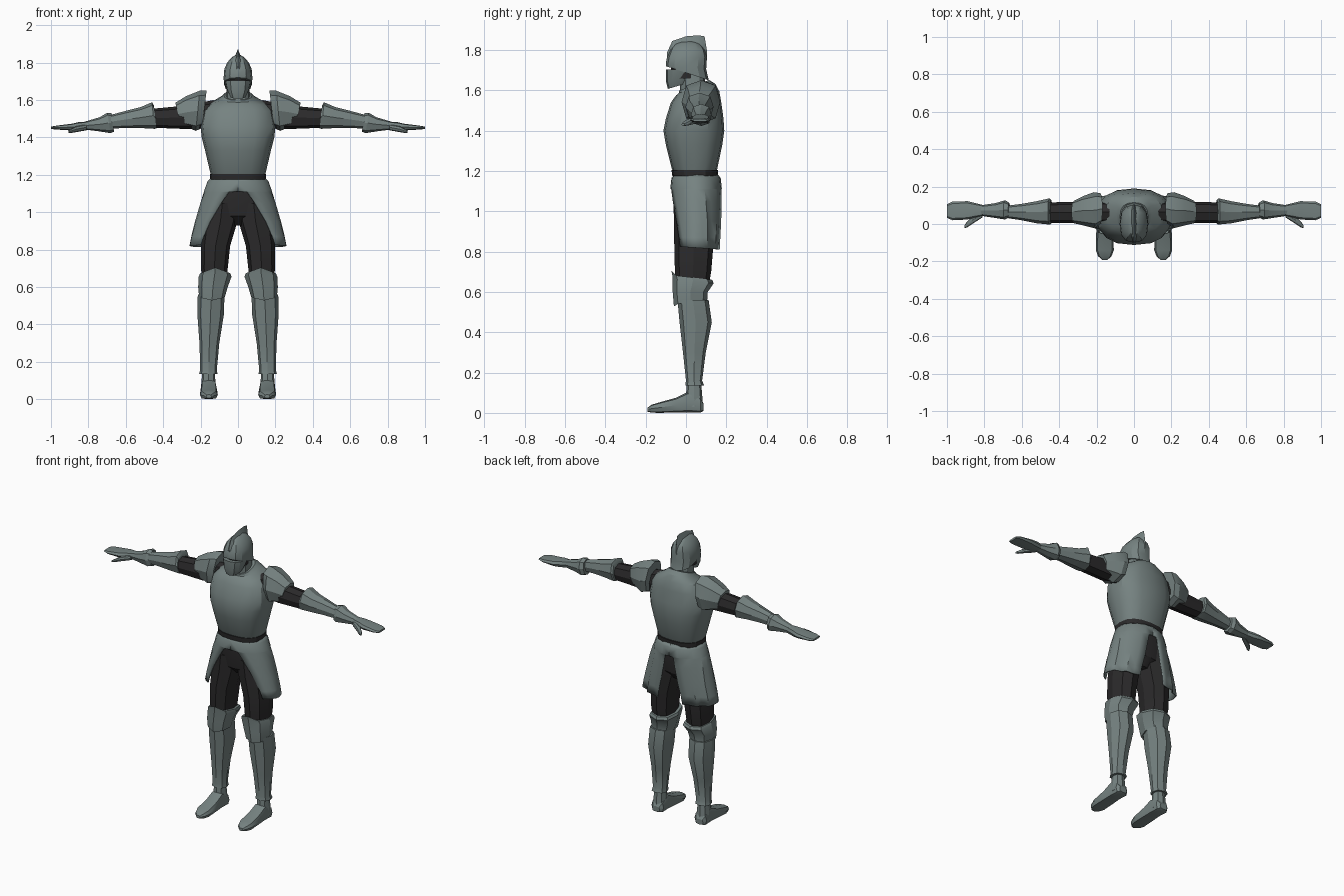
import bpy, bmesh, math


def material(name, rgb):
    m = bpy.data.materials.new(name)
    m.diffuse_color = (*rgb, 1)
    return m


STEEL = material("grey_steel", (0.18, 0.225, 0.22))
DARK = material("dark_cloth", (0.024, 0.023, 0.024))


def ring(axis, p, a0, a1, b0, b1, tilt=0, n=8, power=0.8, peak=0):
    """Rounded section across an axis; tilt leans it along b, peak raises its b0 tip."""
    pts = []
    for i in range(n):
        t = 2 * math.pi * i / n
        s, c = math.sin(t), -math.cos(t)
        u = math.copysign(abs(s) ** power, s) if abs(s) > 1e-6 else 0
        v = math.copysign(abs(c) ** power, c) if abs(c) > 1e-6 else 0
        a = (a0 + a1) / 2 + u * (a1 - a0) / 2
        b = (b0 + b1) / 2 + v * (b1 - b0) / 2
        q = p + tilt * (b - (b0 + b1) / 2) + (peak if i == 0 else 0)
        pts.append({"x": (q, a, b), "y": (a, q, b), "z": (a, b, q)}[axis])
    return pts


def loft(name, rings, mat, mirror=False, closed=True, thick=0, angle=28):
    """Skin a list of equal-length point rows."""
    bm = bmesh.new()
    rows = [[bm.verts.new(p) for p in r] for r in rings]
    n = len(rows[0])
    for lo, hi in zip(rows, rows[1:]):
        for i in range(n if closed else n - 1):
            j = (i + 1) % n
            bm.faces.new((lo[i], lo[j], hi[j], hi[i]))
    if closed:
        bm.faces.new(rows[0])
        bm.faces.new(rows[-1])
    bmesh.ops.recalc_face_normals(bm, faces=bm.faces)
    me = bpy.data.meshes.new(name)
    bm.to_mesh(me)
    bm.free()
    me.materials.append(mat)
    ob = bpy.data.objects.new(name, me)
    bpy.context.collection.objects.link(ob)
    bpy.ops.object.select_all(action="DESELECT")
    ob.select_set(True)
    bpy.context.view_layer.objects.active = ob
    bpy.ops.object.shade_smooth_by_angle(angle=math.radians(angle))
    if thick:
        ob.modifiers.new("thickness", "SOLIDIFY").thickness = thick
    if mirror:
        ob.modifiers.new("mirror", "MIRROR")
    return ob


def upright(name, rows, mat, n=8, mirror=False, power=0.8):
    """Rows are (z, x0, x1, y0, y1, tilt, peak)."""
    return loft(name, [ring("z", *r[:5], tilt=r[5] if len(r) > 5 else 0, n=n, power=power,
                            peak=r[6] if len(r) > 6 else 0) for r in rows], mat, mirror)


def sideways(name, rows, mat, axis="x", n=8, power=0.8):
    """Rows are (position, a0, a1, z0, z1, tilt), mirrored across x."""
    return loft(name, [ring(axis, *r[:5], tilt=r[5] if len(r) > 5 else 0, n=n, power=power)
                       for r in rows], mat, True)


def centred(rows):
    return [(z, -x, x, *rest) for z, x, *rest in rows]


# Torso armour, belt and neck
upright("breastplate", centred([
    (1.19, .14, -.058, .145), (1.21, .148, -.07, .155), (1.33, .176, -.1, .18),
    (1.40, .194, -.112, .19), (1.46, .2, -.1, .186), (1.54, .185, -.075, .175),
    (1.585, .15, -.05, .165, .1), (1.61, .095, -.035, .145, .25),
    (1.625, .075, -.035, .115, .35)]), STEEL, n=16)
upright("belt", centred([(1.175, .149, -.068, .156), (1.205, .149, -.072, .16)]), DARK, n=16)
upright("neck", centred([(1.55, .066, -.03, .1), (1.71, .06, -.03, .09)]), STEEL, n=12)

# Helmet: dark face behind the slit, visor below, dome and crest above
upright("eye_slit", centred([(1.66, .066, -.075, .06), (1.74, .068, -.075, .06)]), DARK, n=12)
upright("visor", centred([
    (1.625, .045, -.09, .03, .3), (1.66, .062, -.1, .045, .2),
    (1.703, .072, -.1, .06)]), STEEL, n=12)
upright("helmet_dome", centred([
    (1.685, .075, -.1, .113, -.33), (1.72, .077, -.1, .1, -.15), (1.765, .073, -.094, .104),
    (1.80, .058, -.08, .095), (1.83, .032, -.055, .07), (1.842, .01, -.02, .04)]),
    STEEL, n=12)
loft("helmet_crest", [[(-w, y, zb), (0, y, zt), (w, y, zb)] for y, w, zb, zt in [
    (-.095, .006, 1.765, 1.785), (-.068, .018, 1.80, 1.845), (0, .022, 1.82, 1.868),
    (.06, .02, 1.81, 1.873), (.092, .008, 1.80, 1.868), (.105, .004, 1.74, 1.79)]], STEEL)

# Split skirt: each row is z, half width, depth, front gap, back gap
skirt = []
for k, (z, rx, ry, front, back) in enumerate([
        (1.185, .145, .107, 0, 0), (1.165, .163, .122, 0, 0), (1.112, .182, .128, 0, 0),
        (1.108, .183, .128, .05, .03), (1.05, .202, .129, .09, .04), (.95, .23, .129, .15, .06),
        (.87, .25, .127, .185, .08), (.825, .26, .125, .2, .09)]):
    a0, a1 = math.asin(front / rx), math.pi - math.asin(back / rx)
    row = []
    for i in range(11):
        a = a0 + (a1 - a0) * i / 10
        fold = 1 + (.006 * k * (-1) ** i if 5 < i < 10 and k > 2 else 0)
        hem = -.015 * i / 10 if k == 7 else 0
        row.append((rx * fold * math.sin(a), .05 - ry * fold * math.cos(a), z + hem))
    skirt.append(row)
loft("skirt", skirt, STEEL, mirror=True, closed=False, thick=.006, angle=35)

# Trousers
upright("hips", centred([(.93, .05, 0, .1), (.98, .13, -.05, .14),
                         (1.10, .15, -.066, .155), (1.17, .14, -.06, .145)]), DARK, n=12)
upright("trouser_leg", [
    (.62, .06, .19, -.045, .11), (.70, .055, .198, -.055, .125), (.82, .042, .198, -.058, .135),
    (.95, .003, .185, -.06, .142), (1.05, .002, .165, -.062, .148)], DARK, mirror=True)

# Knee guards and greaves
upright("knee_guard", [
    (.548, .07, .208, -.06, .105, .12, -.01), (.60, .055, .213, -.066, .108),
    (.655, .035, .21, -.068, .137, -.12, .015), (.672, .04, .203, -.072, .13, -.12, .02)],
    STEEL, mirror=True)
upright("greave", [
    (.135, .11, .208, -.004, .09), (.16, .113, .202, 0, .08), (.30, .1, .206, -.015, .098),
    (.45, .076, .217, -.032, .128), (.56, .072, .215, -.042, .112)], STEEL, mirror=True)

# Feet
upright("ankle", [(.03, .115, .2, .0, .085), (.09, .12, .196, .0, .08),
                  (.15, .125, .19, .005, .075)], STEEL, mirror=True)
sideways("foot", [
    (.088, .13, .185, .01, .045), (.072, .113, .2, .002, .075), (.01, .113, .2, .002, .105),
    (-.05, .11, .202, .002, .075), (-.14, .108, .204, 0, .05), (-.172, .12, .192, .002, .04),
    (-.192, .142, .17, .006, .025)], STEEL, axis="y", power=.6)

# Arms: shoulder plate, sleeve, forearm plate and gauntlet
sideways("shoulder_plate", [
    (.18, .0, .165, 1.45, 1.65, -.12), (.215, -.022, .17, 1.435, 1.65, -.1),
    (.27, -.008, .15, 1.45, 1.62, .1), (.32, .004, .125, 1.465, 1.585, .25)], STEEL)
sideways("sleeve", [(.13, .01, .12, 1.45, 1.6), (.28, .005, .12, 1.445, 1.57),
                    (.46, .005, .115, 1.452, 1.553)], DARK)
sideways("forearm_plate", [
    (.443, .0, .13, 1.448, 1.57, .1), (.453, -.003, .137, 1.446, 1.588, .1),
    (.52, .004, .122, 1.45, 1.562), (.60, .02, .108, 1.45, 1.542),
    (.70, .035, .095, 1.447, 1.515)], STEEL)
sideways("gauntlet_cuff", [
    (.668, .035, .115, 1.43, 1.528, .1), (.69, .024, .127, 1.423, 1.532, .15),
    (.74, .032, .112, 1.432, 1.508), (.82, .044, .1, 1.442, 1.484)], STEEL)
sideways("hand", [
    (.80, .045, .1, 1.442, 1.485), (.85, .034, .112, 1.436, 1.482), (.89, .024, .122, 1.437, 1.473),
    (.97, .02, .12, 1.442, 1.463), (1.0, .033, .105, 1.445, 1.458)], STEEL, power=.65)
sideways("thumb", [
    (.81, .035, .07, 1.438, 1.47), (.865, .0, .04, 1.428, 1.46),
    (.892, -.018, .014, 1.424, 1.445), (.906, -.022, -.006, 1.424, 1.436)], STEEL)
